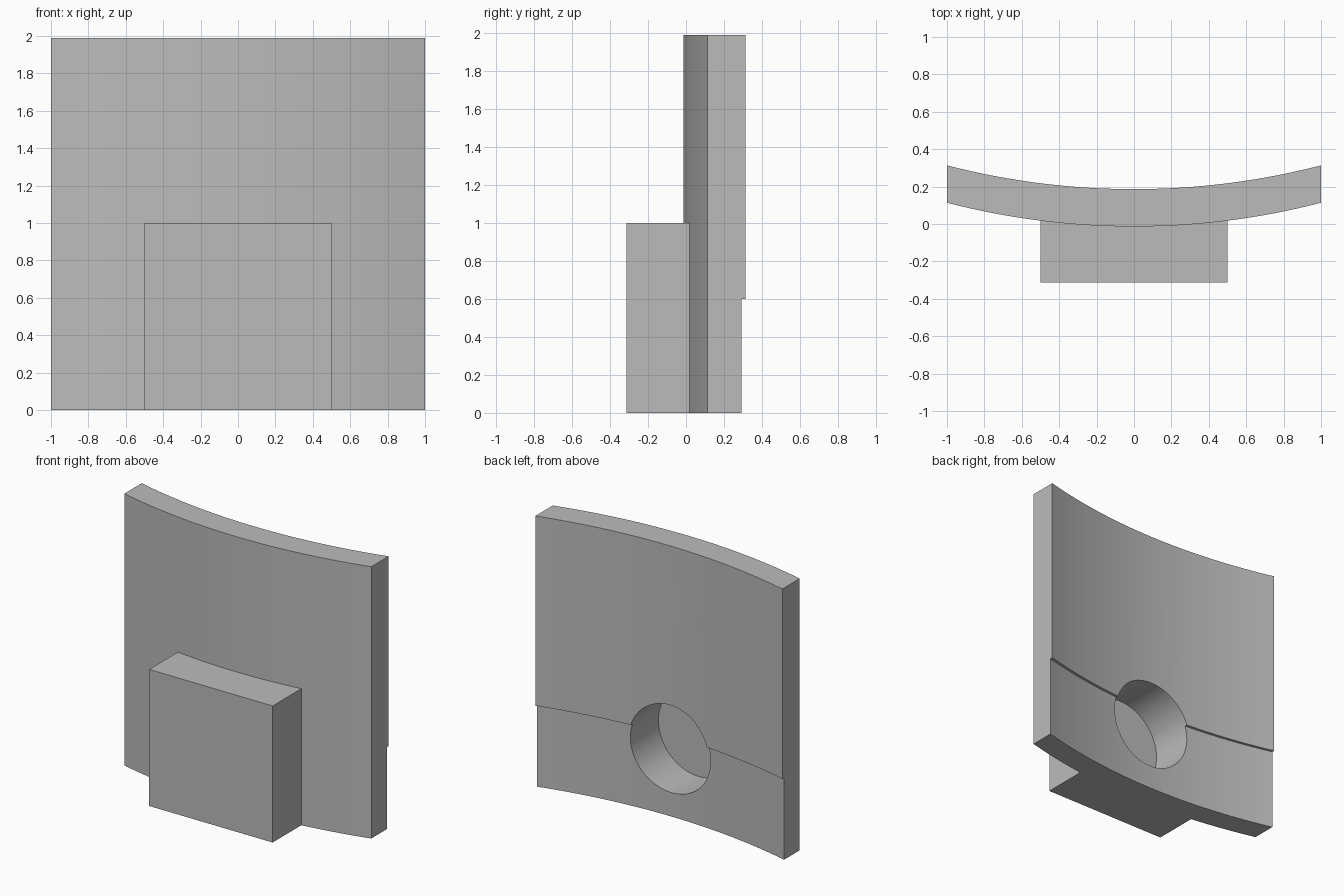
import bpy, bmesh, math

cube = bpy.data.objects.get("Cube")
if cube:
    bpy.data.objects.remove(cube, do_unlink=True)

grey = bpy.data.materials.new("plain grey")
grey.use_nodes = True
colour = (0.5, 0.5, 0.5, 1)
grey.diffuse_color = colour
grey.node_tree.nodes["Principled BSDF"].inputs["Base Color"].default_value = colour

RADIUS = 4.0       # curvature of the panel
FRONT = -0.0135    # foremost point of the panel
HEIGHT = 1.99
SEGMENTS = 32


def arc(half_width, offset):
    """Points from left to right along the panel curve, moved back by offset."""
    limit = math.asin(half_width / RADIUS)
    angles = [limit * (2 * i / SEGMENTS - 1) for i in range(SEGMENTS + 1)]
    return [(RADIUS * math.sin(a), FRONT + offset + RADIUS * (1 - math.cos(a)))
            for a in angles]


def prism(name, outline, bottom, top):
    """Extrude a plan outline upwards."""
    bm = bmesh.new()
    face = bm.faces.new([bm.verts.new((x, y, bottom)) for x, y in outline])
    grown = bmesh.ops.extrude_face_region(bm, geom=[face])["geom"]
    verts = [g for g in grown if isinstance(g, bmesh.types.BMVert)]
    bmesh.ops.translate(bm, verts=verts, vec=(0, 0, top - bottom))
    bmesh.ops.recalc_face_normals(bm, faces=bm.faces)
    mesh = bpy.data.meshes.new(name)
    bm.to_mesh(mesh)
    bm.free()
    mesh.materials.append(grey)
    obj = bpy.data.objects.new(name, mesh)
    bpy.context.collection.objects.link(obj)
    return obj


def boolean(obj, other, operation):
    mod = obj.modifiers.new(operation.lower(), "BOOLEAN")
    mod.object, mod.operation, mod.solver = other, operation, "EXACT"
    bpy.context.view_layer.objects.active = obj
    bpy.ops.object.modifier_apply(modifier=mod.name)
    bpy.data.objects.remove(other, do_unlink=True)


# Curved panel
panel = prism("curved_panel", arc(1, 0) + arc(1, 0.2)[::-1], 0, HEIGHT)

# Shallow step across the lower back
step = prism("step_cutter", arc(1.02, 0.18) + [(1.02, 0.6), (-1.02, 0.6)], -0.1, 0.6)
boolean(panel, step, "DIFFERENCE")

# Front block, run into the panel
block = prism("front_block", [(-0.5, -0.3135), (0.5, -0.3135), (0.5, 0.1), (-0.5, 0.1)], 0, 1)
boolean(panel, block, "UNION")

# Blind round hole in the back
FLOOR, OUTSIDE = -0.145, 0.5
bpy.ops.mesh.primitive_cylinder_add(
    vertices=64, radius=0.325, depth=OUTSIDE - FLOOR,
    location=(0, (OUTSIDE + FLOOR) / 2, 0.5), rotation=(math.pi / 2, 0, 0))
hole = bpy.context.object
hole.data.materials.append(grey)
boolean(panel, hole, "DIFFERENCE")

# Smooth the curves, keep the corners crisp
bpy.ops.object.select_all(action="DESELECT")
panel.select_set(True)
bpy.context.view_layer.objects.active = panel
bpy.ops.object.shade_smooth_by_angle(angle=math.radians(25))
